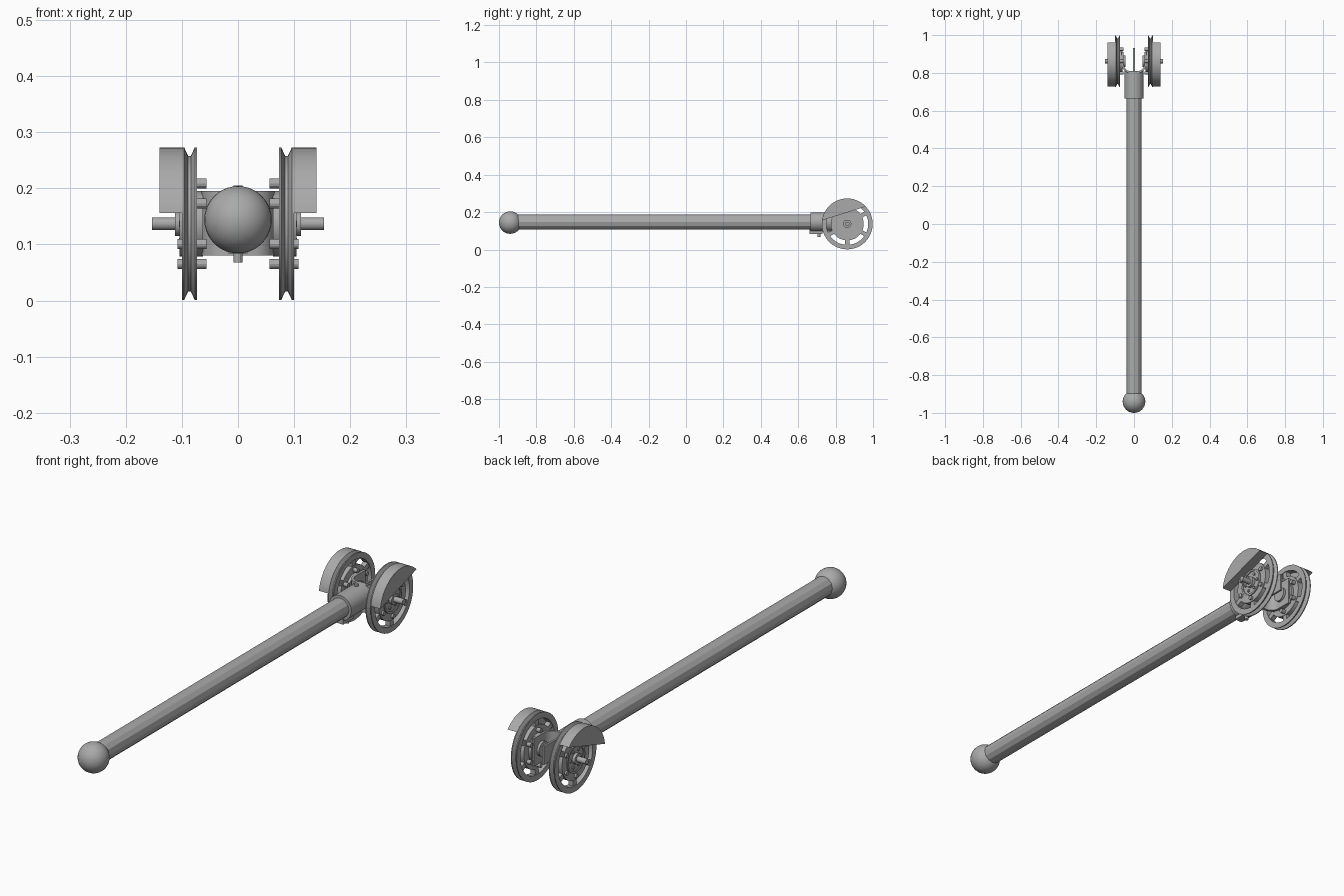
import bpy, bmesh, math
from mathutils import Matrix, Vector

cube = bpy.data.objects.get("Cube")
if cube:
    bpy.data.objects.remove(cube, do_unlink=True)

grey = bpy.data.materials.new("plain grey")
grey.use_nodes = True
grey.diffuse_color = (0.4, 0.4, 0.4, 1)
grey.node_tree.nodes["Principled BSDF"].inputs["Base Color"].default_value = (0.4, 0.4, 0.4, 1)

WY, WZ, R = 0.862, 0.137, 0.136      # wheel centre and radius
HZ = 0.147                           # handle height
TAU = math.tau


def finish(name, bm, smooth=True):
    bmesh.ops.recalc_face_normals(bm, faces=bm.faces)
    mesh = bpy.data.meshes.new(name)
    bm.to_mesh(mesh)
    bm.free()
    mesh.materials.append(grey)
    ob = bpy.data.objects.new(name, mesh)
    bpy.context.collection.objects.link(ob)
    if smooth:
        bpy.ops.object.select_all(action='DESELECT')
        ob.select_set(True)
        bpy.context.view_layer.objects.active = ob
        bpy.ops.object.shade_smooth_by_angle(angle=math.radians(28))
    return ob


def lathe(bm, profile, y=WY, z=WZ, segs=64):
    """Turn a closed (x, radius) outline about an axis parallel to x."""
    rings = []
    for i in range(segs):
        a = TAU * i / segs
        rings.append([bm.verts.new((x, y + r * math.cos(a), z + r * math.sin(a)))
                      for x, r in profile])
    n = len(profile)
    for i in range(segs):
        p, q = rings[i], rings[(i + 1) % segs]
        for j in range(n):
            k = (j + 1) % n
            bm.faces.new((p[j], p[k], q[k], q[j]))


def rod(bm, start, end, radius, segs=24):
    a, b = Vector(start), Vector(end)
    turn = (b - a).to_track_quat('Z', 'Y').to_matrix().to_4x4()
    bmesh.ops.create_cone(bm, cap_ends=True, segments=segs, radius1=radius, radius2=radius,
                          depth=(b - a).length,
                          matrix=Matrix.Translation((a + b) / 2) @ turn)


def box(bm, centre, size, tilt=0):
    m = Matrix.Translation(centre) @ Matrix.Rotation(tilt, 4, 'X') @ Matrix.Diagonal((*size, 1))
    bmesh.ops.create_cube(bm, size=1, matrix=m)


def prism(bm, outline, offset):
    """Extrude a flat outline of 3D points."""
    face = bm.faces.new([bm.verts.new(p) for p in outline])
    new = bmesh.ops.extrude_face_region(bm, geom=[face])["geom"]
    verts = [v for v in new if isinstance(v, bmesh.types.BMVert)]
    bmesh.ops.translate(bm, verts=verts, vec=offset)


def around(count, radius, phase=0):
    for i in range(count):
        a = phase + TAU * i / count
        yield a, WY + radius * math.cos(a), WZ + radius * math.sin(a)


# Handle, ball knob and socket
bm = bmesh.new()
rod(bm, (0, -0.94, HZ), (0, 0.72, HZ), 0.0405, 12)
finish("handle", bm, smooth=False)

bm = bmesh.new()
bmesh.ops.create_uvsphere(bm, u_segments=32, v_segments=20, radius=0.06,
                          matrix=Matrix.Translation((0, -0.94, 0.144)))
finish("ball_knob", bm)

bm = bmesh.new()
rod(bm, (0, 0.665, HZ), (0, 0.81, HZ), 0.051, 32)
finish("socket", bm)

bm = bmesh.new()
box(bm, (0, 0.695, 0.095), (0.034, 0.07, 0.022))
rod(bm, (0, 0.71, 0.068), (0, 0.71, 0.09), 0.008, 12)
rod(bm, (0, 0.77, 0.19), (0, 0.77, 0.205), 0.008, 12)
finish("clamp_lug", bm)

# Thin tongue between the two fork arms
bm = bmesh.new()
box(bm, (0, 0.868, HZ), (0.008, 0.125, 0.075))
finish("centre_tongue", bm, smooth=False)

for side, s in (("left", 1), ("right", -1)):

    # Curved fork arm, bent out from the socket
    bm = bmesh.new()
    bend = [(a * math.pi / 12) for a in range(7)]
    outer = [(0.02 + 0.045 * math.sin(a), 0.845 - 0.045 * math.cos(a)) for a in bend]
    inner = [(0.02 + 0.035 * math.sin(a), 0.845 - 0.035 * math.cos(a)) for a in bend]
    path = [(0, 0.8)] + outer + [(0.065, 0.91), (0.055, 0.91)] + inner[::-1] + [(0, 0.81)]
    prism(bm, [(s * x, y, 0.08) for x, y in path], (0, 0, 0.115))
    finish(side + "_fork_arm", bm)

    # Grooved rim
    bm = bmesh.new()
    rim = [(0.073, 0.112), (0.073, R), (0.077, R), (0.084, 0.121), (0.089, 0.121),
           (0.096, R), (0.1, R), (0.1, 0.112)]
    lathe(bm, [(s * x, r) for x, r in rim])
    finish(side + "_wheel_rim", bm)

    # Spokes
    bm = bmesh.new()
    for a, y, z in around(6, 0.1, math.pi / 6):
        box(bm, (s * 0.0865, y, z), (0.021, 0.034, 0.022), a)
    finish(side + "_wheel_spokes", bm, smooth=False)

    # Wheel disc, outer hub and inner bearing
    bm = bmesh.new()
    rod(bm, (s * 0.074, WY, WZ), (s * 0.1, WY, WZ), 0.088, 48)
    finish(side + "_wheel_disc", bm)

    bm = bmesh.new()
    lathe(bm, [(s * 0.099, 0.05), (s * 0.104, 0.05), (s * 0.104, 0.058), (s * 0.099, 0.058)])
    rod(bm, (s * 0.099, WY, WZ), (s * 0.112, WY, WZ), 0.022)
    finish(side + "_outer_hub", bm)

    bm = bmesh.new()
    rod(bm, (s * 0.062, WY, WZ), (s * 0.075, WY, WZ), 0.058, 32)
    rod(bm, (s * 0.045, WY, WZ), (s * 0.064, WY, WZ), 0.03)
    finish(side + "_inner_bearing", bm)

    # Bolts on both faces of the wheel
    bm = bmesh.new()
    for a, y, z in around(6, 0.072, math.pi / 6):
        rod(bm, (s * 0.056, y, z), (s * 0.108, y, z), 0.009, 12)
    for a, y, z in around(6, 0.036):
        rod(bm, (s * 0.098, y, z), (s * 0.105, y, z), 0.006, 10)
    finish(side + "_wheel_bolts", bm)

    # Axle
    bm = bmesh.new()
    rod(bm, (s * 0.045, WY, WZ), (s * 0.153, WY, WZ), 0.0115)
    finish(side + "_axle", bm)

    # Solid guard: a slice of the disc above a sloping cut
    bm = bmesh.new()
    first, last, steps = math.radians(43), math.radians(172), 28
    arc = [first + (last - first) * i / steps for i in range(steps + 1)]
    prism(bm, [(s * 0.099, WY + R * math.cos(a), WZ + R * math.sin(a)) for a in arc],
          (s * 0.041, 0, 0))
    finish(side + "_guard", bm)
